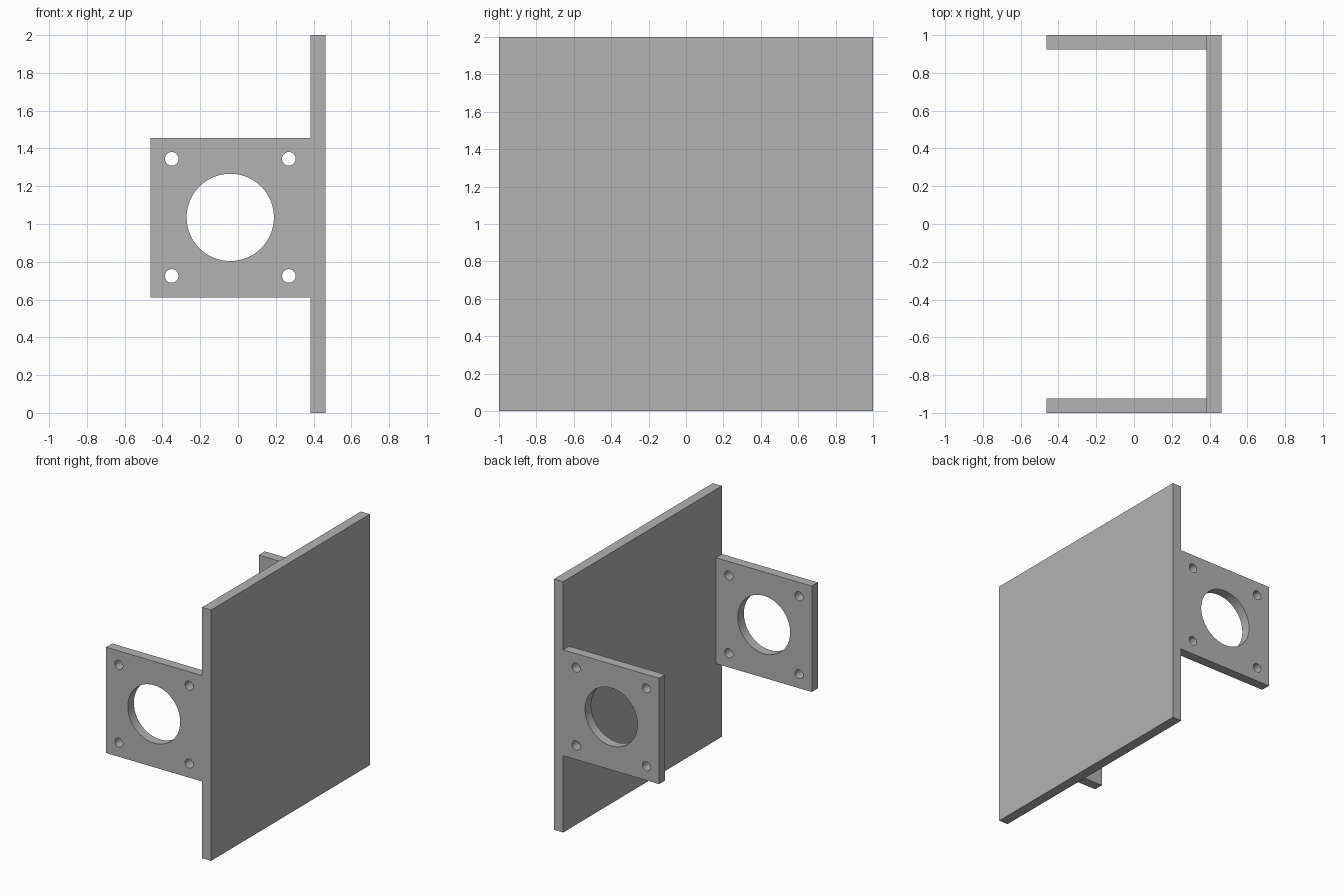
import bpy
from math import pi, radians

if "Cube" in bpy.data.objects:
    bpy.data.objects.remove(bpy.data.objects["Cube"], do_unlink=True)

GREY = (0.45, 0.45, 0.45, 1)
grey = bpy.data.materials.new("plain grey")
grey.use_nodes = True
grey.diffuse_color = GREY
grey.node_tree.nodes["Principled BSDF"].inputs["Base Color"].default_value = GREY


def box(name, x, y, z):
    """Box given by its (low, high) range on each axis."""
    ranges = (x, y, z)
    bpy.ops.mesh.primitive_cube_add(size=1, location=[(a + b) / 2 for a, b in ranges])
    ob = bpy.context.object
    ob.name = name
    ob.scale = [b - a for a, b in ranges]
    bpy.ops.object.transform_apply(location=True, scale=True, rotation=True)
    ob.data.materials.append(grey)
    return ob


def bore(x, z, radius, sides):
    """Cylinder along y, long enough to pierce both flanges."""
    bpy.ops.mesh.primitive_cylinder_add(vertices=sides, radius=radius, depth=3,
                                        location=(x, 0, z), rotation=(pi / 2, 0, 0))
    ob = bpy.context.object
    ob.hide_render = True
    ob.data.materials.append(grey)
    return ob


def combine(target, tool, operation):
    """Apply a boolean and drop the tool object."""
    mod = target.modifiers.new(operation.lower(), "BOOLEAN")
    mod.operation = operation
    mod.solver = "EXACT"
    mod.object = tool
    bpy.context.view_layer.objects.active = target
    bpy.ops.object.modifier_apply(modifier=mod.name)
    bpy.data.objects.remove(tool, do_unlink=True)


# Upright base plate
bracket = box("mounting_bracket", (0.383, 0.463), (-1, 1), (0, 2))

# Two square motor flanges at the front and back edges
CX, CZ = -0.041, 1.035
for y in ((-1, -0.923), (0.923, 1)):
    flange = box("flange", (-0.463, 0.42), y, (0.612, 1.456))

    # Central bore and four screw holes
    combine(flange, bore(CX, CZ, 0.231, 96), "DIFFERENCE")
    for sx in (-1, 1):
        for sz in (-1, 1):
            combine(flange, bore(CX + sx * 0.31, CZ + sz * 0.31, 0.036, 32), "DIFFERENCE")
    combine(bracket, flange, "UNION")

# Smooth bore walls with sharp edges
bpy.ops.object.select_all(action="DESELECT")
bracket.select_set(True)
bpy.context.view_layer.objects.active = bracket
bpy.ops.object.shade_smooth_by_angle(angle=radians(30))
